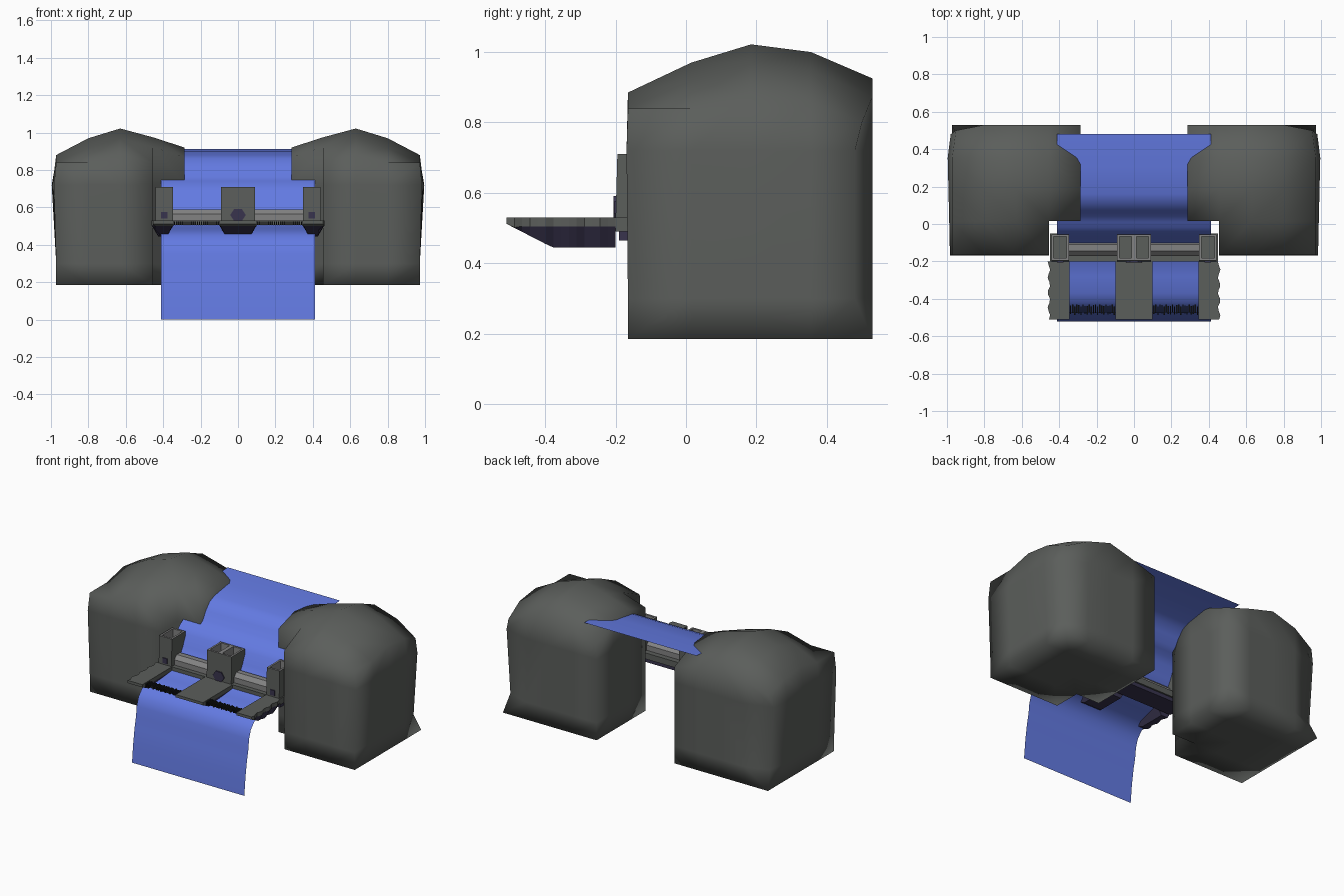
import bpy, bmesh, math

if "Cube" in bpy.data.objects:
    bpy.data.objects.remove(bpy.data.objects["Cube"])

def mat(name, rgb):
    m = bpy.data.materials.new(name)
    m.diffuse_color = (*rgb, 1)
    m.use_nodes = True
    m.node_tree.nodes["Principled BSDF"].inputs["Base Color"].default_value = m.diffuse_color
    return m

ROCK = mat("dark rock grey", (0.105, 0.112, 0.105))
STEEL = mat("mid grey", (0.225, 0.225, 0.225))
PURPLE = mat("dark purple", (0.04, 0.034, 0.075))
WATER = mat("water blue", (0.125, 0.195, 0.76))
BLACK = mat("near black", (0.01, 0.011, 0.011))

def finish(name, bm, mats, smooth=False):
    bmesh.ops.recalc_face_normals(bm, faces=bm.faces)
    for f in bm.faces:
        f.smooth = smooth
    me = bpy.data.meshes.new(name)
    bm.to_mesh(me)
    bm.free()
    for m in mats:
        me.materials.append(m)
    ob = bpy.data.objects.new(name, me)
    bpy.context.collection.objects.link(ob)
    return ob

def add_box(bm, x0, x1, y0, y1, z0, z1):
    r = bmesh.ops.create_cube(bm, size=1)
    for v in r["verts"]:
        v.co = (x0 if v.co.x < 0 else x1, y0 if v.co.y < 0 else y1, z0 if v.co.z < 0 else z1)
    return r["verts"]

def box(name, dims, m):
    bm = bmesh.new()
    add_box(bm, *dims)
    return finish(name, bm, [m])

# Rock pillars: L-shaped footprint with a domed top
def rock(name, s):
    xs, fx = (.285, .455, .63, .80, .972), (.92, .975, 1.022, .97, .88)
    ys, fy = (-.165, .015, .185, .355, .53), (.885, .97, 1.022, 1.0, .925)
    bm = bmesh.new()
    cache = {}

    def vert(i, j, k):
        if (i, j, k) not in cache:
            x, y = xs[i], ys[j]
            h = max(fx[i] + fy[j] - 1.022, .84 if j < 4 else .80)
            z = (.185, .30, .72, h)[k]
            if i == 4 and k == 2:
                x += .012 + .004 * j
            if k == 2 and j == 0:
                y -= .004
            if i == 4 and j == 4 and k in (1, 2):   # worn back corner
                x, y = x - .02, y - .05
            if i == 4 and j == 4 and k == 3:
                x, y = x - .02, y - .03
            cache[i, j, k] = bm.verts.new((s * x, y, z))
        return cache[i, j, k]

    cells = {(i, j) for i in range(4) for j in range(4)} - {(0, 0)}
    for i, j in cells:
        ring = [(i, j), (i + 1, j), (i + 1, j + 1), (i, j + 1)]
        for k in (0, 3):
            bm.faces.new([vert(a, b, k) for a, b in ring])
        for n, (di, dj) in enumerate(((0, -1), (1, 0), (0, 1), (-1, 0))):
            if (i + di, j + dj) not in cells:
                a, b = ring[n], ring[(n + 1) % 4]
                for k in range(3):
                    bm.faces.new([vert(*a, k), vert(*b, k), vert(*b, k + 1), vert(*a, k + 1)])
    finish(name, bm, [ROCK], True)

rock("right_rock", 1)
rock("left_rock", -1)

# Water sheet: one open profile swept across x
profile = [(.48, .912), (.30, .902), (.16, .88), (.11, .86), (.07, .815), (.04, .765),
           (.01, .742), (-.02, .725), (-.05, .69), (-.08, .62), (-.12, .55), (-.18, .51),
           (-.28, .49), (-.37, .475), (-.42, .45), (-.455, .41), (-.473, .355),
           (-.48, .29), (-.495, .22), (-.51, .12), (-.522, 0)]
bm = bmesh.new()
rows = [[bm.verts.new((x, y, z)) for x in (-.412, .412)] for y, z in profile]
for a, b in zip(rows, rows[1:]):
    bm.faces.new((a[0], b[0], b[1], a[1]))
finish("water_sheet", bm, [WATER], True)

# Gate planks: flat top, tapering purple underside
def plank(name, x0, x1, wave0=0, wave1=0):
    bm = bmesh.new()
    rings = []
    n = 14
    for i in range(n + 1):
        y = -.51 + .31 * i / n
        b = max(.445, .512 - (y + .51) * .067 / .13)
        w = .007 * math.sin(i * 1.7)
        a, c = x0 + w * wave0, x1 + w * wave1
        t = .035 * (.512 - b) / .067
        pts = [(a, .53), (c, .53), (c, .505 if b < .5 else b + .001), (c - t, b), (a + t, b),
               (a, .505 if b < .5 else b + .001)]
        rings.append([bm.verts.new((x, y, z)) for x, z in pts])
    for p, q in zip(rings, rings[1:]):
        for k in range(6):
            m = (k + 1) % 6
            bm.faces.new((p[k], p[m], q[m], q[k]))
    bm.faces.new(rings[0])
    bm.faces.new(rings[-1])
    for f in bm.faces:
        f.material_index = 1 if f.calc_center_median().z < .505 else 0
    finish(name, bm, [ROCK, PURPLE])

plank("centre_plank", -.10, .10)
plank("right_plank", .345, .455, 0, 1)
plank("left_plank", -.455, -.345, 1, 0)

# Base slab behind the planks, with a purple underside strip
box("base_slab", (-.45, .45, -.2, -.05, .49, .53), ROCK)
box("base_underside", (-.44, .44, -.19, -.06, .465, .49), PURPLE)

# Sockets with open tops
def socket(name, x0, x1):
    bm = bmesh.new()
    vs = add_box(bm, x0, x1, -.195, -.055, .53, .71)
    for v in vs:
        if v.co.z < .6 and v.co.y < -.1:
            v.co.y -= .005
    bm.faces.ensure_lookup_table()
    top = max(bm.faces, key=lambda f: f.calc_center_median().z)
    bmesh.ops.inset_region(bm, faces=[top], thickness=.018)
    r = bmesh.ops.extrude_face_region(bm, geom=[top])
    for v in r["geom"]:
        if isinstance(v, bmesh.types.BMVert):
            v.co.z -= .06
    bmesh.ops.delete(bm, geom=[top], context="FACES_ONLY") if top.is_valid else None
    for f in bm.faces:
        c = f.calc_center_median()
        f.material_index = 1 if .6 < c.z < .66 else 0
    finish(name, bm, [STEEL, ROCK])

for side, s in (("right", 1), ("left", -1)):
    socket(side + "_centre_socket", *sorted((0, s * .09)))
    socket(side + "_outer_socket", *sorted((s * .348, s * .442)))
    # Crossbar with bevelled top edges
    a, b = sorted((s * .09, s * .348))
    bm = bmesh.new()
    ends = [[bm.verts.new((x, y, z)) for y, z in
             ((-.17, .53), (-.17, .565), (-.145, .59), (-.11, .59), (-.085, .565), (-.085, .53))]
            for x in (a, b)]
    for k in range(6):
        m = (k + 1) % 6
        bm.faces.new((ends[0][k], ends[0][m], ends[1][m], ends[1][k]))
    for e in ends:
        bm.faces.new(e)
    finish(side + "_crossbar", bm, [STEEL])
    # Small dark plate on the outer socket
    box(side + "_bolt_plate", (s * .395 - .017, s * .395 + .017, -.205, -.197, .54, .575), PURPLE)
    # Comb of small teeth between the planks
    bm = bmesh.new()
    a, b = sorted((s * .10, s * .345))
    for i in range(22):
        x = a + (b - a) * (i + .5) / 22
        y = .006 * math.sin(i * 2.3)
        add_box(bm, x - .0035, x + .0035, -.48 + y, -.435 + y, .505, .525)
    finish(side + "_comb", bm, [BLACK])

# Hexagonal plate on the centre socket
bm = bmesh.new()
hexes = [[bm.verts.new((.042 * math.cos(k * math.pi / 3), y, .56 + .036 * math.sin(k * math.pi / 3)))
          for k in range(6)] for y in (-.206, -.197)]
for k in range(6):
    m = (k + 1) % 6
    bm.faces.new((hexes[0][k], hexes[0][m], hexes[1][m], hexes[1][k]))
for h in hexes:
    bm.faces.new(h)
finish("hexagon_plate", bm, [PURPLE])
